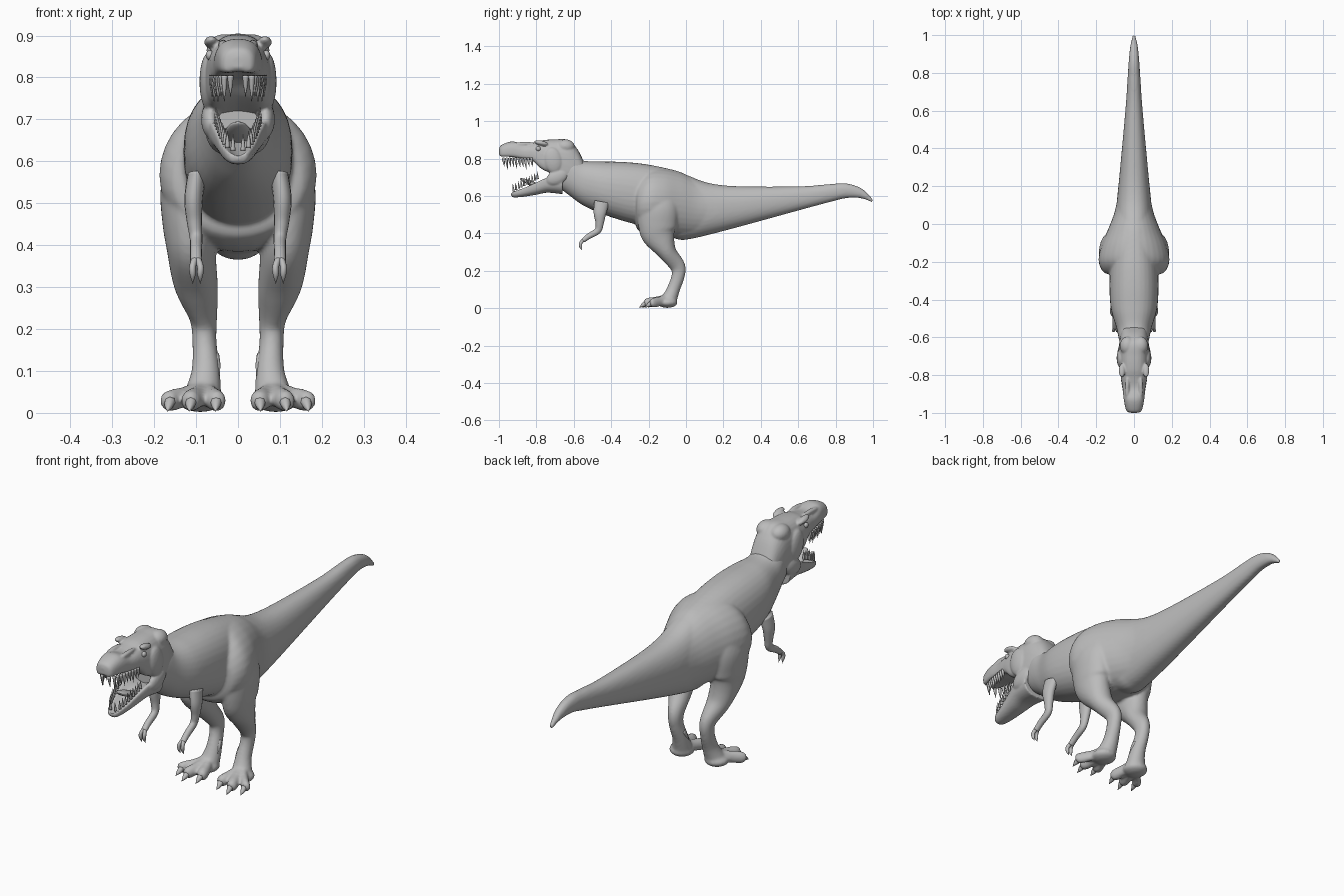
import bpy, bmesh, math
from mathutils import Vector

cube = bpy.data.objects.get("Cube")
if cube:
    bpy.data.objects.remove(cube)

skin = bpy.data.materials.new("plain grey")
skin.use_nodes = True
grey = (0.5, 0.5, 0.5, 1)
skin.diffuse_color = grey
skin.node_tree.nodes["Principled BSDF"].inputs["Base Color"].default_value = grey
X_AXIS, Z_AXIS = Vector((1, 0, 0)), Vector((0, 0, 1))


def spline(rows, steps):
    """Smooth curve through rows of numbers."""
    rows = [Vector(r) for r in rows]
    out = []
    for i in range(len(rows) - 1):
        a, b = rows[i], rows[i + 1]
        before, after = rows[max(i - 1, 0)], rows[min(i + 2, len(rows) - 1)]
        for k in range(steps):
            t = k / steps
            m, n = (b - before) / 2, (after - a) / 2
            out.append(a + m * t + (3 * (b - a) - 2 * m - n) * t * t
                       + (2 * (a - b) + m + n) * t ** 3)
    return out + [rows[-1]]


def finish(name, bm):
    bmesh.ops.recalc_face_normals(bm, faces=bm.faces)
    mesh = bpy.data.meshes.new(name)
    bm.to_mesh(mesh)
    bm.free()
    mesh.materials.append(skin)
    mesh.shade_smooth()
    obj = bpy.data.objects.new(name, mesh)
    bpy.context.collection.objects.link(obj)
    return obj


def loft(name, rows, tilt=True, sides=32, steps=6, power=1, dip=0):
    """Skin over rings; rows hold x, y, z, half width, half depth."""
    rings = spline(rows, steps)
    centres = [Vector(r[:3]) for r in rings]
    bm = bmesh.new()
    loops = []
    for i, r in enumerate(rings):
        up = Z_AXIS
        if tilt:
            along = centres[min(i + 1, len(rings) - 1)] - centres[max(i - 1, 0)]
            up = along.cross(X_AXIS).normalized()
        loop = []
        for k in range(sides):
            a = math.tau * k / sides
            c, s = math.cos(a), math.sin(a)
            u = math.copysign(abs(c) ** power, c)
            v = math.copysign(abs(s) ** power, s)
            if dip * s > 0:      # hollow one side for the mouth
                v -= dip * (1 - u * u)
            loop.append(bm.verts.new(centres[i] + X_AXIS * u * max(r[3], .001)
                                     + up * v * max(r[4], .001)))
        loops.append(loop)
    for a, b in zip(loops, loops[1:]):
        for k in range(sides):
            j = (k + 1) % sides
            bm.faces.new((a[k], a[j], b[j], b[k]))
    bm.faces.new(loops[0])
    bm.faces.new(loops[-1])
    return finish(name, bm)


def trunk(name, rows, **options):
    """Upright rings; rows hold y, top, bottom, half width."""
    full = [(0, y, (top + low) / 2, w, (top - low) / 2) for y, top, low, w in rows]
    return loft(name, full, tilt=False, **options)


def blob(name, place, size, turn=0):
    bm = bmesh.new()
    bmesh.ops.create_uvsphere(bm, u_segments=20, v_segments=12, radius=1)
    obj = finish(name, bm)
    obj.location, obj.scale = place, size
    obj.rotation_euler.x = turn
    return obj


def spike(name, base, tip, radius):
    mid = [(a + b) / 2 for a, b in zip(base, tip)]
    return loft(name, [(*base, radius, radius), (*mid, radius * .7, radius * .7),
                       (*tip, 0, 0)], sides=8, steps=3)


def join(name, parts):
    bpy.ops.object.select_all(action='DESELECT')
    for p in parts:
        p.select_set(True)
    bpy.context.view_layer.objects.active = parts[0]
    bpy.ops.object.join()
    parts[0].name = name
    return parts[0]


def blend(obj, voxel, rounds):
    """Fuse overlapping parts into one soft skin."""
    mod = obj.modifiers.new("fuse", 'REMESH')
    mod.mode, mod.voxel_size, mod.use_smooth_shade = 'VOXEL', voxel, True
    mod = obj.modifiers.new("soften", 'SMOOTH')
    mod.iterations, mod.factor = rounds, .5


# Neck, chest, belly and tail
body = [trunk("torso_and_tail", [
    (-.7, .83, .66, .06), (-.62, .83, .6, .078), (-.55, .79, .55, .093),
    (-.45, .785, .505, .122), (-.33, .782, .465, .13), (-.2, .768, .43, .125),
    (-.05, .735, .37, .11), (.02, .706, .37, .1), (.13, .668, .395, .09),
    (.29, .652, .437, .074), (.61, .652, .525, .045), (.77, .664, .568, .034),
    (.86, .667, .589, .028), (.94, .64, .587, .02), (1, .582, .563, .008)], power=.9)]

# Hips swelling out of the tail
body.append(trunk("hips", [
    (-.268, .62, .46, .1), (-.258, .69, .42, .158), (-.2, .743, .39, .187),
    (-.12, .748, .382, .175), (-.03, .727, .377, .138), (.06, .688, .382, .104),
    (.16, .66, .41, .083)]))

# Legs, feet and claws
claws = []
for s in (1, -1):
    body.append(loft("leg", [
        (s * .11, -.15, .64, .045, .085), (s * .118, -.15, .54, .066, .108),
        (s * .118, -.152, .45, .062, .104), (s * .112, -.145, .39, .058, .09),
        (s * .1, -.1, .3, .052, .05), (s * .083, -.045, .225, .033, .041),
        (s * .08, -.043, .17, .029, .035), (s * .077, -.068, .1, .034, .035),
        (s * .085, -.09, .045, .045, .042)]))
    body.append(blob("sole", (s * .09, -.1, .03), (.055, .055, .028)))
    for x, y in ((.052, -.19), (.112, -.205), (.162, -.175)):
        body.append(loft("toe", [
            (s * .085, -.08, .055, .022, .03), (s * (x + .08) / 2, y / 2 - .04, .04, .023, .026),
            (s * x, y, .029, .024, .026), (s * x, y - .018, .025, .013, .015)], sides=16))
        claws.append(spike("claw", (s * x, y - .01, .027), (s * x * 1.04, y - .045, .004), .014))
    claws.append(spike("dewclaw", (s * .058, -.055, .14), (s * .044, -.085, .09), .013))
blend(join("body", body), .007, 5)
join("toe_claws", claws)

# Skull and cheeks, open below for the palate
head = [trunk("skull", [
    (-1, .85, .815, .014), (-.988, .872, .795, .04), (-.93, .892, .785, .054),
    (-.87, .878, .776, .06), (-.82, .885, .76, .068), (-.77, .898, .7, .076),
    (-.7, .903, .66, .08), (-.63, .9, .63, .078), (-.58, .85, .62, .07),
    (-.54, .77, .64, .06)], power=.8, dip=-.5)]
# Lower jaw, hollow above
head.append(trunk("lower_jaw", [
    (-.935, .628, .603, .01), (-.922, .642, .593, .028), (-.87, .667, .596, .042),
    (-.8, .708, .607, .056), (-.74, .74, .618, .07), (-.66, .75, .61, .078)],
    power=.8, dip=1.2))
for s in (1, -1):
    head.append(blob("brow_horn", (s * .064, -.775, .884), (.017, .038, .013), -.2))
    head.append(blob("brow_ridge", (s * .036, -.87, .878), (.012, .06, .012), .05))
    head.append(blob("cheek", (s * .07, -.71, .79), (.022, .05, .07), .2))
    head.append(blob("jaw_muscle", (s * .066, -.69, .7), (.022, .06, .04), .4))
    head.append(blob("nape_bulge", (s * .035, -.645, .865), (.04, .05, .038)))
blend(join("head", head), .005, 3)
blob("tongue", (0, -.81, .66), (.033, .085, .014), -.4)

# Eyes and teeth
teeth = []
for s in (1, -1):
    blob("eye", (s * .067, -.79, .853), (.01, .013, .012))
    for i in range(10):
        t = i / 9
        x, y = s * (.018 + .044 * math.sqrt(t)), -.978 + .15 * t
        long = .04 if i % 3 == 1 else .028
        teeth.append(spike("tooth", (x, y, .805), (x, y + .008, .783 - long), .0075))
        x, y, z = s * (.012 + .04 * math.sqrt(t)), -.922 + .13 * t, .625 + .065 * t
        teeth.append(spike("tooth", (x, y, z), (x, y - .004, z + .04), .006))
join("teeth", teeth)

# Arms with two-fingered hands
for s in (1, -1):
    arm = [loft("arm", [
        (s * .098, -.45, .57, .022, .04), (s * .106, -.46, .51, .022, .034),
        (s * .104, -.462, .455, .018, .022), (s * .1, -.472, .415, .015, .018),
        (s * .1, -.52, .385, .014, .015), (s * .1, -.55, .362, .014, .012)], sides=16)]
    for x in (.09, .108):
        arm.append(loft("finger", [
            (s * .1, -.54, .372, .01, .01), (s * x, -.562, .35, .008, .009),
            (s * x, -.563, .33, .007, .008), (s * x, -.555, .308, 0, 0)], sides=12))
    join("left_arm" if s > 0 else "right_arm", arm)
